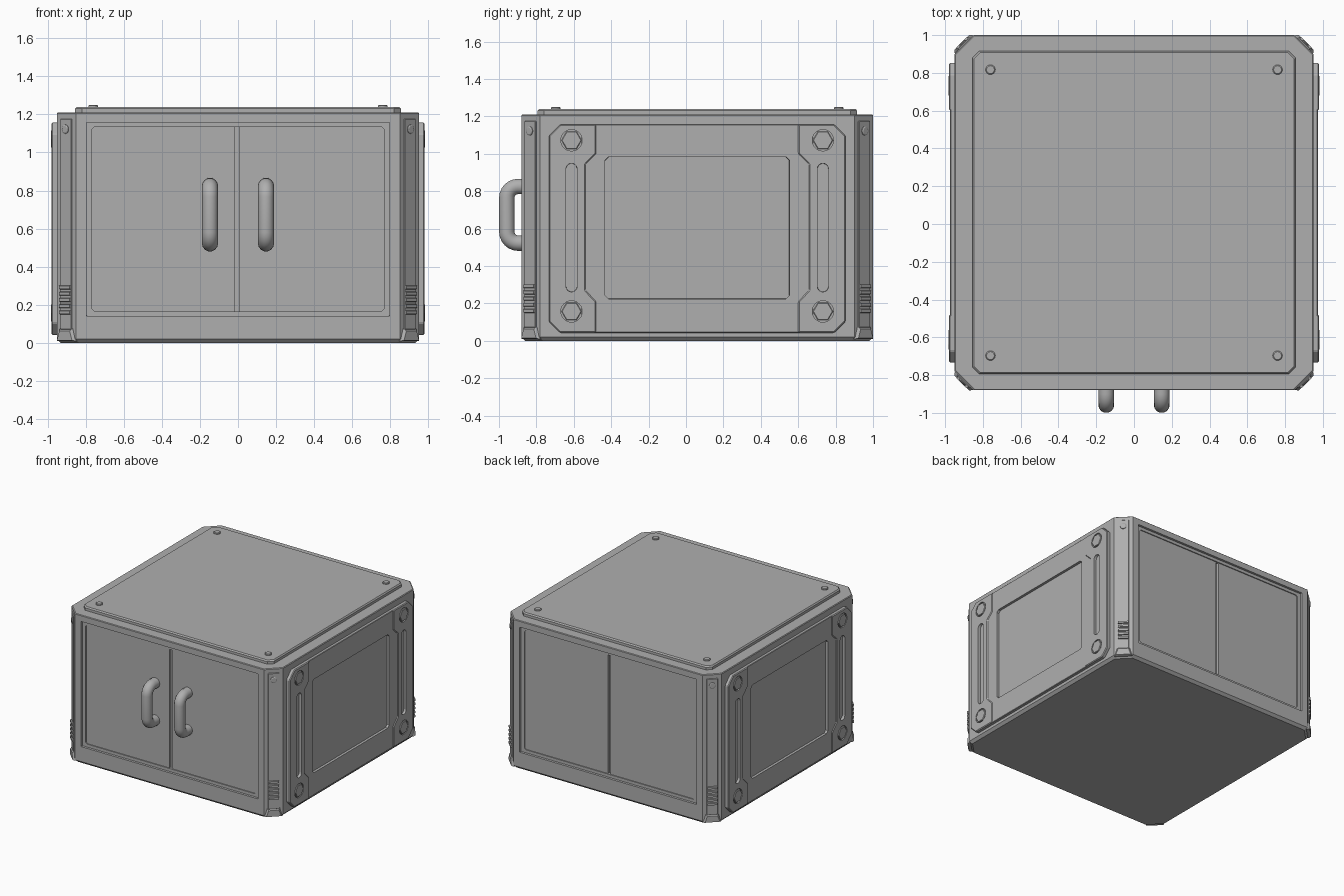
import bpy, bmesh
from math import pi, cos, sin
from mathutils import Matrix, Vector

if "Cube" in bpy.data.objects:
    bpy.data.objects.remove(bpy.data.objects["Cube"])

CY = 0.06            # centre of the cabinet body in y
HW, HD = 0.95, 0.94  # half width and half depth of the body

grey = bpy.data.materials.new("dark_grey")
grey.diffuse_color = (.43, .43, .43, 1)
grey.use_nodes = True
grey.node_tree.nodes["Principled BSDF"].inputs["Base Color"].default_value = grey.diffuse_color


def frame(a, x, y):
    """Local x runs along a face, local y is up, local z points outward at angle a."""
    return Matrix(((-sin(a), 0, cos(a), x), (cos(a), 0, sin(a), y + CY),
                   (0, 1, 0, 0), (0, 0, 0, 1)))


def rect(x0, x1, y0, y1, c=0.0):
    if not c:
        return [(x0, y0), (x1, y0), (x1, y1), (x0, y1)]
    return [(x0 + c, y0), (x1 - c, y0), (x1, y0 + c), (x1, y1 - c),
            (x1 - c, y1), (x0 + c, y1), (x0, y1 - c), (x0, y0 + c)]


def ngon(x, y, r, n):
    return [(x + r * cos(2 * pi * i / n), y + r * sin(2 * pi * i / n)) for i in range(n)]


def capsule(x, y0, y1, r, n=8):
    top = [(x + r * cos(pi * i / n), y1 - r + r * sin(pi * i / n)) for i in range(n + 1)]
    return top + [(x - r * cos(pi * i / n), y0 + r - r * sin(pi * i / n)) for i in range(n + 1)]


def loft(name, rings, mat=Matrix(), bevel=0.0):
    """Solid through stacked outlines [(points, height), ...]."""
    bm = bmesh.new()
    vs = [[bm.verts.new(mat @ Vector((x, y, z))) for x, y in pts] for pts, z in rings]
    n = len(vs[0])
    bm.faces.new(vs[0][::-1])
    bm.faces.new(vs[-1])
    for a, b in zip(vs, vs[1:]):
        for i in range(n):
            j = (i + 1) % n
            bm.faces.new((a[i], a[j], b[j], b[i]))
    bmesh.ops.recalc_face_normals(bm, faces=bm.faces)
    me = bpy.data.meshes.new(name)
    bm.to_mesh(me)
    bm.free()
    me.materials.append(grey)
    ob = bpy.data.objects.new(name, me)
    bpy.context.collection.objects.link(ob)
    if bevel:
        m = ob.modifiers.new("Bevel", 'BEVEL')
        m.width, m.segments, m.limit_method = bevel, 1, 'ANGLE'
    return ob


def cut(ob, cutters):
    for c in cutters:
        m = ob.modifiers.new("Cut", 'BOOLEAN')
        m.operation, m.solver, m.object = 'DIFFERENCE', 'EXACT', c
    dg = bpy.context.evaluated_depsgraph_get()
    me = bpy.data.meshes.new_from_object(ob.evaluated_get(dg))
    ob.modifiers.clear()
    ob.data = me
    for c in cutters:
        bpy.data.objects.remove(c)


# Body: chamfered box with stepped door recesses front and back
body = loft("cabinet_body", [
    (rect(-HW + .02, HW - .02, -HD + CY + .02, HD + CY - .02, .095), 0),
    (rect(-HW, HW, -HD + CY, HD + CY, .1), .02),
    (rect(-HW, HW, -HD + CY, HD + CY, .1), 1.205),
    (rect(-HW + .005, HW - .005, -HD + CY + .005, HD + CY - .005, .1), 1.21)])
faces = {"front": frame(-pi / 2, 0, -HD), "back": frame(pi / 2, 0, HD)}
cut(body, [loft("recess_cutter", [
    (rect(-.766, .766, .166, 1.134, .012), -.045),
    (rect(-.766, .766, .166, 1.134, .012), -.018),
    (rect(-.795, .795, .142, 1.158, .002), -.018),
    (rect(-.797, .797, .140, 1.160, .002), .05)], m) for m in faces.values()])

# Door leaves with a groove between them
for side, m in faces.items():
    for leaf, x0, x1 in (("left", -.766, -.018), ("right", .004, .766)):
        loft(f"{side}_door_{leaf}", [(rect(x0, x1, .166, 1.134), -.05),
                                     (rect(x0, x1, .166, 1.134), -.026)], m)

# Door handles: bent round bars
for side, x in (("left", -.147), ("right", .147)):
    r, yo, z0, z1 = .06, -.958, .522, .825
    path = [(-.84, z0)]
    path += [(yo + r - r * sin(t * pi / 12), z0 + r - r * cos(t * pi / 12)) for t in range(7)]
    path += [(yo + r - r * cos(t * pi / 12), z1 - r + r * sin(t * pi / 12)) for t in range(7)]
    path += [(-.84, z1)]
    cu = bpy.data.curves.new("handle_path", 'CURVE')
    cu.dimensions, cu.bevel_depth, cu.bevel_resolution, cu.use_fill_caps = '3D', .042, 5, True
    sp = cu.splines.new('POLY')
    sp.points.add(len(path) - 1)
    for p, (y, z) in zip(sp.points, path):
        p.co = (x, y, z, 1)
    tmp = bpy.data.objects.new("tmp", cu)
    bpy.context.collection.objects.link(tmp)
    me = bpy.data.meshes.new_from_object(tmp.evaluated_get(bpy.context.evaluated_depsgraph_get()))
    bpy.data.objects.remove(tmp)
    me.materials.clear()
    me.materials.append(grey)
    for p in me.polygons:
        p.use_smooth = True
    bpy.context.collection.objects.link(bpy.data.objects.new(f"handle_{side}", me))

# Top plate and its four studs
loft("top_plate", [(rect(-.855, .855, -.793, .915, .035), 1.2),
                   (rect(-.855, .855, -.793, .915, .035), 1.23),
                   (rect(-.847, .847, -.785, .907, .033), 1.24)])
for i, (x, y) in enumerate([(sx * .76, CY + sy * .757) for sx in (-1, 1) for sy in (-1, 1)]):
    loft(f"top_stud_{i}", [(ngon(x, y, .026, 16), 1.235), (ngon(x, y, .026, 16), 1.246),
                           (ngon(x, y, .021, 16), 1.25)])

# Corner strips with stud, ribs and foot
for i in range(4):
    a = pi / 4 + i * pi / 2
    sx, sy = (1 if cos(a) > 0 else -1), (1 if sin(a) > 0 else -1)
    m = frame(a, sx * (HW - .05), sy * (HD - .05))
    loft(f"corner_strip_{i}", [(rect(-.042, .042, .07, 1.175), -.01),
                               (rect(-.042, .042, .07, 1.175), .008)], m, .003)
    loft(f"corner_stud_{i}", [(ngon(0, 1.122, .024, 16), 0), (ngon(0, 1.122, .024, 16), .012),
                              (ngon(0, 1.122, .018, 16), .016)], m)
    for k in range(5):
        z = .148 + k * .033
        loft(f"corner_rib_{i}_{k}", [(rect(-.04, .04, z, z + .024), 0),
                                     (rect(-.038, .038, z + .004, z + .02), .018)], m)
    loft(f"corner_foot_{i}", [([(-.068, .01), (.068, .01), (.05, .078), (-.05, .078)], -.01),
                              ([(-.066, .01), (.066, .01), (.046, .074), (-.046, .074)], .004),
                              ([(-.056, .014), (.056, .014), (.038, .064), (-.038, .064)], .016)], m)

# Side panels: recessed centre, two brackets with slots and hex bolts
Z0, Z1 = .043, 1.157
for side, m in (("right", frame(0, HW, 0)), ("left", frame(pi, -HW, 0))):
    mid = loft(f"side_panel_{side}", [(rect(-.62, .62, Z0, Z1), -.01),
                                      (rect(-.62, .62, Z0, Z1), .023)], m, .003)
    cut(mid, [loft("panel_cutter", [(rect(-.492, .492, .225, .983, .018), .003),
                                    (rect(-.494, .494, .223, .985, .018), .05)], m)])
    for s in (-1, 1):
        half = [(.793, Z0 + .06), (.793, Z1 - .06), (.733, Z1), (.54, Z1), (.54, 1.0),
                (.597, .945), (.597, .27), (.54, .21), (.54, Z0), (.733, Z0)]
        out = [(s * x, z) for x, z in half]
        tag = f"{side}_{'a' if s < 0 else 'b'}"
        br = loft("side_bracket_" + tag, [(out, -.01), (out, .029)], m, .006)
        xs = s * .672
        cuts = [loft("slot_cutter", [(capsule(xs, .262, .948, .029), .008),
                                     (capsule(xs, .26, .95, .031), .05)], m)]
        for z in (.157, 1.072):
            cuts.append(loft("bolt_cutter", [(ngon(xs, z, .057, 24), .02),
                                             (ngon(xs, z, .057, 24), .05)], m))
        cut(br, cuts)
        for k, z in enumerate((.157, 1.072)):
            loft(f"hex_bolt_{tag}_{k}", [(ngon(xs, z, .054, 6), .01), (ngon(xs, z, .054, 6), .028),
                                         (ngon(xs, z, .05, 6), .032)], m)
